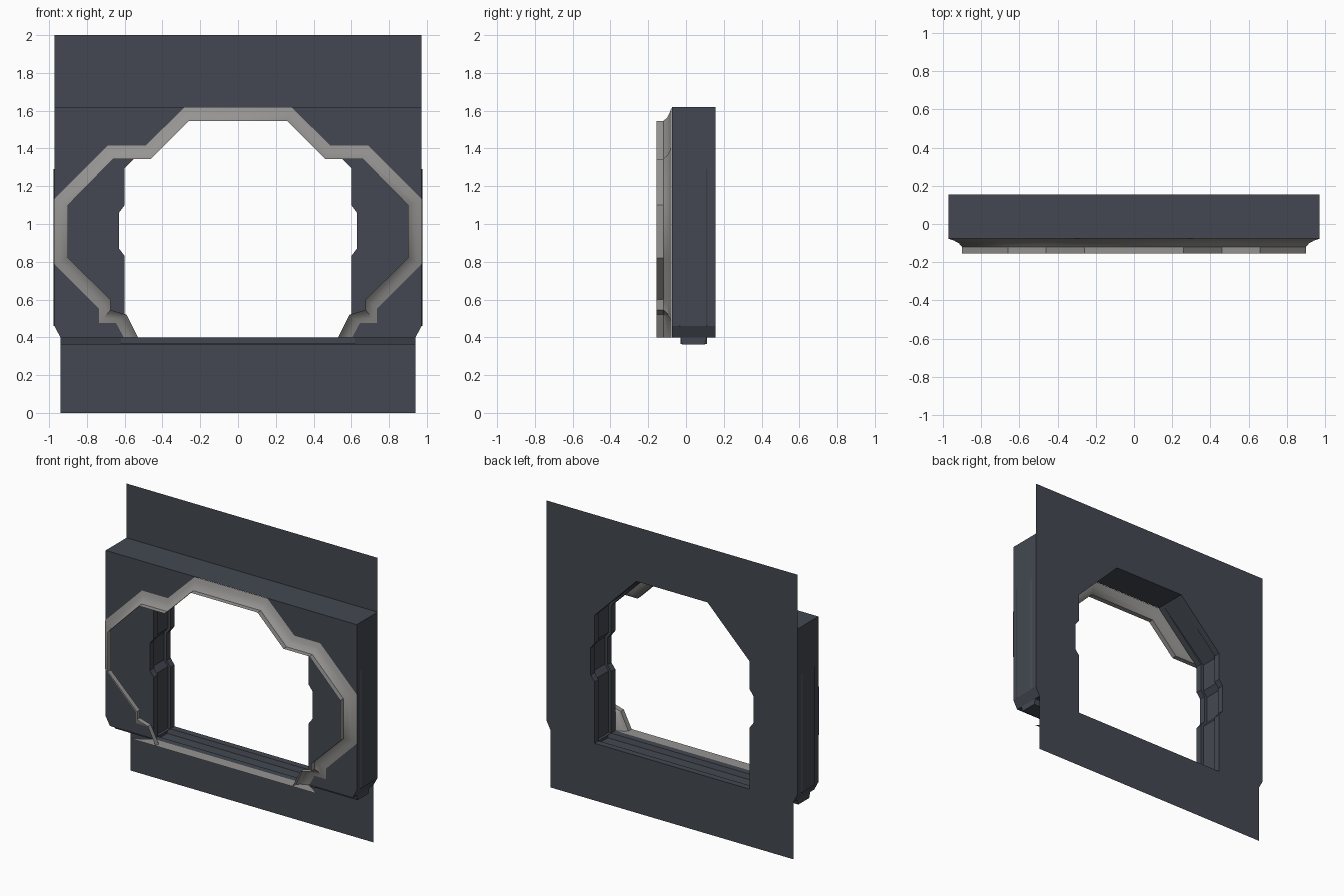
import bpy, bmesh, math

if "Cube" in bpy.data.objects:
    bpy.data.objects.remove(bpy.data.objects["Cube"])


def material(name, rgb):
    m = bpy.data.materials.new(name)
    m.diffuse_color = (*rgb, 1)
    m.use_nodes = True
    m.node_tree.nodes["Principled BSDF"].inputs["Base Color"].default_value = m.diffuse_color
    return m


DARK = material("dark slate", (0.056, 0.064, 0.082))
GREY = material("warm grey", (0.30, 0.295, 0.285))


def make(name, verts, faces, mat):
    bm = bmesh.new()
    vs = [bm.verts.new(v) for v in verts]
    for f in faces:
        bm.faces.new([vs[i] for i in f])
    bmesh.ops.recalc_face_normals(bm, faces=bm.faces)
    me = bpy.data.meshes.new(name)
    bm.to_mesh(me)
    bm.free()
    me.materials.append(mat)
    ob = bpy.data.objects.new(name, me)
    bpy.context.collection.objects.link(ob)
    return ob


def mirror_path(pts):
    """Right half path -> full path running over to the left half."""
    return pts + [(-x, z) for x, z in reversed(pts)]


def loft(name, sections, mat, closed=False):
    """Bridge equal length rows of 3D points."""
    n = len(sections[0])
    verts = [p for s in sections for p in s]
    faces = []
    for r in range(len(sections) - 1):
        for i in range(n if closed else n - 1):
            j = (i + 1) % n
            faces.append((r * n + i, r * n + j, (r + 1) * n + j, (r + 1) * n + i))
    return make(name, verts, faces, mat)


def at_y(path, y):
    return [(x, y, z) for x, z in path]


def flat(name, pts, y, mat):
    return make(name, at_y(pts, y), [range(len(pts))], mat)


FRONT, BACK, TOP, BASE, HALF = -0.075, 0.155, 1.62, 0.40, 0.972

# Right half of the doorway opening, bottom to top
opening = [(0.60, BASE), (0.60, 0.83), (0.63, 0.87), (0.63, 1.06),
           (0.60, 1.10), (0.60, 1.295), (0.275, TOP)]
# Right half of the outer casing, bottom to top
casing = [(0.60, BASE), (0.94, BASE), (HALF, 0.46), (HALF, TOP)]

# Front and back panels beside the opening
for side, tag in ((1, "right"), (-1, "left")):
    outline = [(side * x, z) for x, z in opening + casing[:0:-1]]
    flat("front_panel_" + tag, outline, FRONT, DARK)
    flat("back_panel_" + tag, outline, BACK, DARK)

# Back wall above and below the opening
flat("back_wall_upper", [(-HALF, TOP), (HALF, TOP), (HALF, 2), (-HALF, 2)], BACK, DARK)
flat("back_wall_lower", [(-0.94, 0), (0.94, 0), (0.94, BASE), (-0.94, BASE)], BACK, DARK)

# Outer casing: sides, top and underside
full = mirror_path(casing)
loft("casing", [at_y(full, FRONT), at_y(full, BACK)], DARK)

# Inner reveal with a track groove running round the sides and floor
full = mirror_path(opening)
wide = mirror_path([(x + (0.02 if z < 1.3 else 0), z - (0.034 if z == BASE else 0))
                    for x, z in opening])
loft("reveal", [at_y(full, FRONT), at_y(full, -0.03), at_y(wide, -0.03),
                at_y(wide, 0.11), at_y(full, 0.11), at_y(full, BACK)], DARK, True)

# Sill trough hanging below the casing
trough = [(-0.03, BASE), (-0.02, 0.362), (0.10, 0.362), (0.11, BASE)]
loft("sill", [[(s * 0.94, y, z) for y, z in trough] for s in (-1, 1)], DARK)
for s, tag in ((1, "right"), (-1, "left")):
    make("sill_end_" + tag, [(s * 0.94, y, z) for y, z in trough], [range(4)], DARK)

# Raised bands on the casing sides
for s, tag in ((1, "right"), (-1, "left")):
    band = [(s * HALF, -0.04), (s * 0.977, -0.03), (s * 0.977, 0.105), (s * HALF, 0.115)]
    loft("side_band_" + tag, [[(x, y, z) for x, y in band] for z in (0.46, 1.29)], DARK)

# Flared ring around the front: outer and inner outline
outer = [(0.605, BASE), (0.645, 0.475), (0.735, 0.475), (0.735, 0.55), (0.975, 0.79),
         (0.975, 1.13), (0.69, 1.415), (0.49, 1.415), (0.28, TOP)]
inner = [(0.53, BASE), (0.59, 0.52), (0.675, 0.545), (0.675, 0.60), (0.90, 0.82),
         (0.90, 1.10), (0.66, 1.345), (0.46, 1.345), (0.26, 1.545)]
rows = []
for t, y in ((0, -0.0765), (0.4, -0.086), (0.75, -0.1), (1, -0.12), (1, -0.155)):
    half = [(a + (c - a) * t, b + (d - b) * t) for (a, b), (c, d) in zip(outer, inner)]
    rows.append(at_y(mirror_path(half), y))
ring = loft("flared_ring", rows, GREY)
bpy.context.view_layer.objects.active = ring
ring.select_set(True)
bpy.ops.object.shade_smooth_by_angle(angle=math.radians(35))

# Threshold strip at the foot of the ring
make("threshold", [(-0.72, -0.155, BASE), (0.72, -0.155, BASE),
                   (0.60, FRONT, BASE), (-0.60, FRONT, BASE)], [range(4)], GREY)
